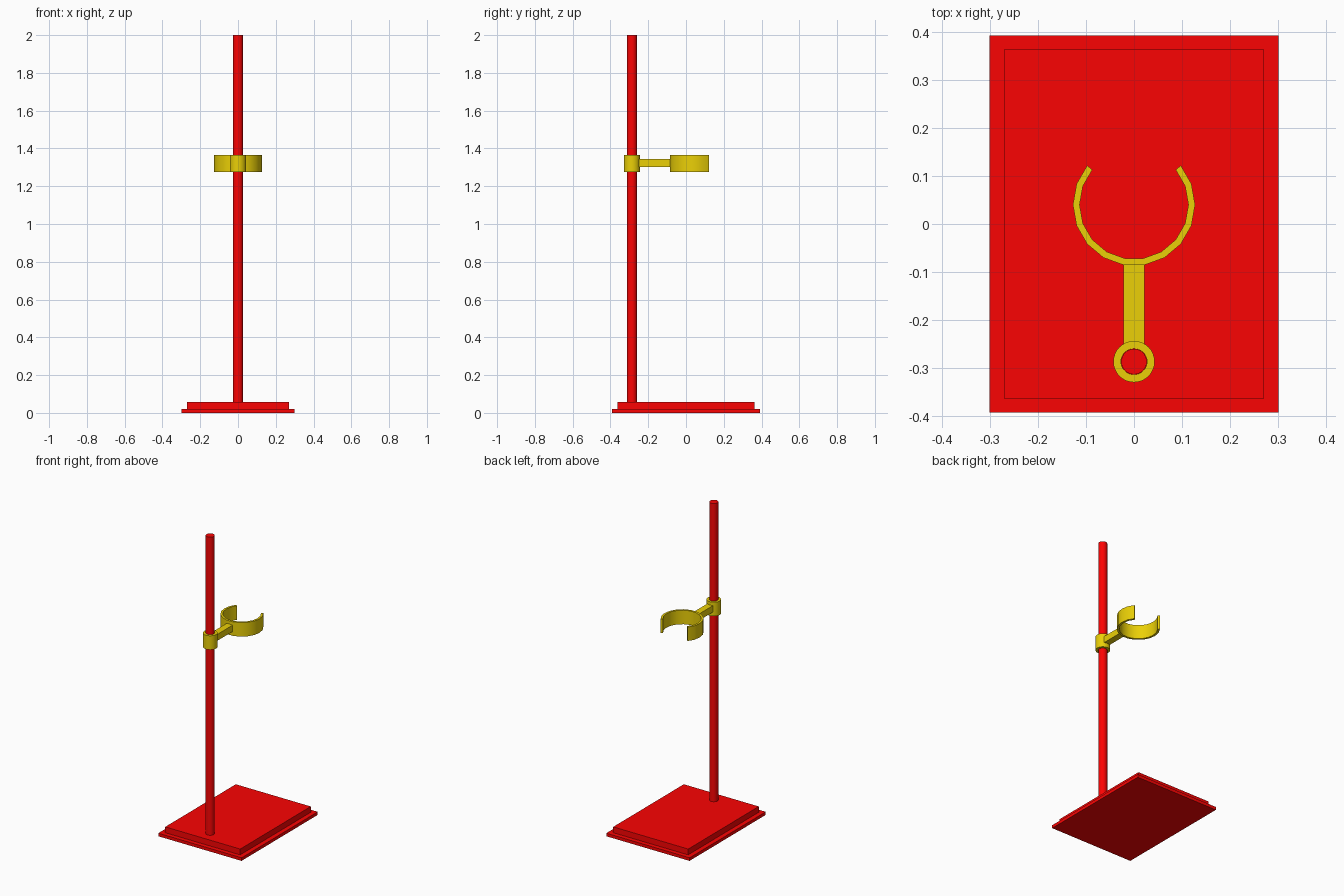
import bpy, bmesh
from math import radians, sin, cos

if "Cube" in bpy.data.objects:
    bpy.data.objects.remove(bpy.data.objects["Cube"])

def material(name, color):
    m = bpy.data.materials.new(name)
    m.diffuse_color = color
    m.use_nodes = True
    m.node_tree.nodes["Principled BSDF"].inputs["Base Color"].default_value = m.diffuse_color
    return m

RED = material("red_paint", (0.97, 0.001, 0.001, 1))
YELLOW = material("yellow_paint", (0.83, 0.63, 0.002, 1))
POLE_Y = -0.286
Z0, Z1 = 1.274, 1.365   # clamp height range

def box(name, x, y0, y1, z0, z1, mat):
    bpy.ops.mesh.primitive_cube_add(size=1, location=(0, (y0 + y1) / 2, (z0 + z1) / 2))
    o = bpy.context.object
    o.name = name
    o.scale = (2 * x, y1 - y0, z1 - z0)
    bpy.ops.object.transform_apply(location=False, rotation=False, scale=True)
    o.data.materials.append(mat)
    return o

def smooth(o):
    bpy.ops.object.select_all(action='DESELECT')
    o.select_set(True)
    bpy.context.view_layer.objects.active = o
    bpy.ops.object.shade_smooth_by_angle(angle=radians(35))

def ring(name, cy, r_in, r_out, start, step, count, closed):
    """Rectangular section swept around a vertical axis."""
    bm = bmesh.new()
    sections = []
    for i in range(count):
        a = radians(start + i * step)
        sections.append([bm.verts.new((r * cos(a), cy + r * sin(a), z))
                         for r, z in ((r_in, Z0), (r_out, Z0), (r_out, Z1), (r_in, Z1))])
    for i in range(count if closed else count - 1):
        a, b = sections[i], sections[(i + 1) % count]
        for j in range(4):
            k = (j + 1) % 4
            bm.faces.new((a[j], a[k], b[k], b[j]))
    if not closed:
        bm.faces.new(sections[0])
        bm.faces.new(sections[-1])
    bmesh.ops.recalc_face_normals(bm, faces=bm.faces)
    me = bpy.data.meshes.new(name)
    bm.to_mesh(me)
    bm.free()
    o = bpy.data.objects.new(name, me)
    bpy.context.collection.objects.link(o)
    me.materials.append(YELLOW)
    smooth(o)

# Stepped base
box("base_lower", 0.30, -0.392, 0.392, 0.0, 0.02, RED)
box("base_upper", 0.27, -0.363, 0.363, 0.02, 0.058, RED)

# Upright pole
bpy.ops.mesh.primitive_cylinder_add(vertices=32, radius=0.0265, depth=1.942,
                                    location=(0, POLE_Y, 1.029))
pole = bpy.context.object
pole.name = "pole"
pole.data.materials.append(RED)
smooth(pole)

# Clamp: collar on the pole, arm, open holding ring
ring("clamp_collar", POLE_Y, 0.027, 0.043, 0, 360 / 32, 32, True)
box("clamp_arm", 0.0215, -0.25, -0.078, 1.302, 1.344, YELLOW)
ring("clamp_ring", 0.04, 0.113, 0.127, 140, 20, 14, False)
